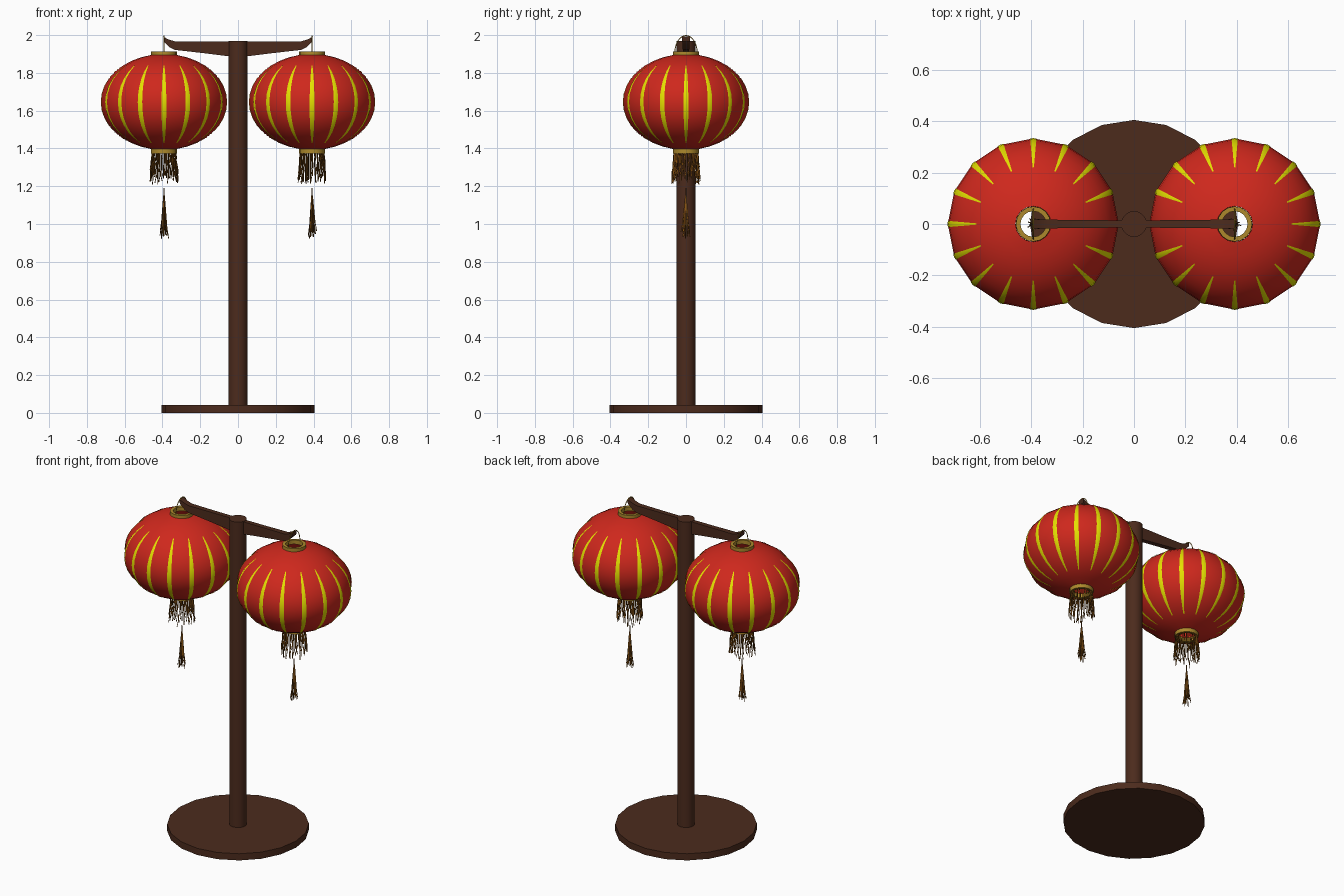
import bpy, bmesh, math, random
from mathutils import Vector

if "Cube" in bpy.data.objects:
    bpy.data.objects.remove(bpy.data.objects["Cube"])

random.seed(4)
CX, CZ, R, B = 0.392, 1.646, 0.333, 0.254   # lantern centre, radius, half height
SIDES, STEPS, PHI = 16, 16, math.radians(78)


def material(name, col):
    m = bpy.data.materials.new(name)
    m.diffuse_color = (*col, 1)
    m.use_nodes = True
    m.node_tree.nodes["Principled BSDF"].inputs["Base Color"].default_value = m.diffuse_color
    return m


WOOD = material("dark wood", (0.072, 0.024, 0.012))
RED = material("lantern red", (0.62, 0.021, 0.012))
YELLOW = material("stripe yellow", (0.78, 0.74, 0.0))
GOLD = material("collar gold", (0.42, 0.25, 0.025))
BROWN = material("tassel brown", (0.11, 0.038, 0.005))
AMBER = material("tassel amber", (0.27, 0.095, 0.006))


def finish(name, bm, mats, angle=35, fix=True):
    if fix:
        bmesh.ops.recalc_face_normals(bm, faces=bm.faces)
    me = bpy.data.meshes.new(name)
    bm.to_mesh(me)
    bm.free()
    for m in mats:
        me.materials.append(m)
    ob = bpy.data.objects.new(name, me)
    bpy.context.collection.objects.link(ob)
    bpy.ops.object.select_all(action='DESELECT')
    ob.select_set(True)
    bpy.context.view_layer.objects.active = ob
    bpy.ops.object.shade_smooth_by_angle(angle=math.radians(angle))
    return ob


def lathe(name, profile, sides, mat, cx=0, closed=False, caps=False):
    """Spin (radius, z) points around a vertical axis at x = cx."""
    bm = bmesh.new()
    rings = [[bm.verts.new((cx + r * math.cos(a), r * math.sin(a), z))
              for a in (2 * math.pi * i / sides for i in range(sides))] for r, z in profile]
    pairs = list(zip(rings, rings[1:])) + ([(rings[-1], rings[0])] if closed else [])
    for lo, hi in pairs:
        for i in range(sides):
            j = (i + 1) % sides
            bm.faces.new((lo[i], lo[j], hi[j], hi[i]))
    if caps:
        bm.faces.new(rings[0][::-1])
        bm.faces.new(rings[-1])
    return finish(name, bm, [mat], fix=closed or caps)


def tube(bm, pts, rad, sides=4, index=0):
    """Thin tube along a path."""
    pts = [Vector(p) for p in pts]
    rings = []
    for k, p in enumerate(pts):
        d = (pts[min(k + 1, len(pts) - 1)] - pts[max(k - 1, 0)]).normalized()
        u = d.cross(Vector((1, 0.01, 0))).normalized()
        v = d.cross(u)
        rings.append([bm.verts.new(p + rad * (u * math.cos(a) + v * math.sin(a)))
                      for a in (2 * math.pi * i / sides for i in range(sides))])
    faces = [bm.faces.new(rings[0]), bm.faces.new(rings[-1])]
    for lo, hi in zip(rings, rings[1:]):
        for i in range(sides):
            j = (i + 1) % sides
            faces.append(bm.faces.new((lo[i], lo[j], hi[j], hi[i])))
    for f in faces:
        f.material_index = index


def body_point(k):
    phi = -PHI + 2 * PHI * k / STEPS
    return R * math.cos(phi), CZ + B * math.sin(phi)


def stripes(name, cx):
    """Tapered bands folded over each vertical edge of the lantern."""
    bm = bmesh.new()
    first, last = 2, 13
    for s in range(SIDES):
        a = 2 * math.pi * s / SIDES
        out, side = Vector((math.cos(a), math.sin(a), 0)), Vector((-math.sin(a), math.cos(a), 0))
        rows = []
        for k in range(first, last + 1):
            r, z = body_point(k)
            t = (k - first) / (last - first)
            w = 0.0025 + 0.0105 * math.sin(math.pi * t) ** 0.9
            slope = (z - CZ) / B
            base = Vector((cx, 0, z + 0.0015 * slope)) + out * (r + 0.0015)
            fold = out * (w * math.tan(math.pi / SIDES))
            rows.append([bm.verts.new(p) for p in (base - side * w - fold, base, base + side * w - fold)])
        for lo, hi in zip(rows, rows[1:]):
            for i in (0, 1):
                bm.faces.new((lo[i], lo[i + 1], hi[i + 1], hi[i]))
    finish(name, bm, [YELLOW], fix=False)


def fringe(name, cx):
    """Ragged ring of threads below the bottom collar."""
    bm = bmesh.new()
    for i in range(54):
        a = 2 * math.pi * i / 54 + random.uniform(-0.04, 0.04)
        end = random.uniform(1.21, 1.27)
        pts = []
        for t in (0, 0.2, 0.4, 0.6, 0.8, 1):
            r = 0.062 + 0.012 * t + random.uniform(-0.003, 0.003)
            b = a + random.uniform(-0.07, 0.07) * t
            pts.append((cx + r * math.cos(b), r * math.sin(b), 1.38 + (end - 1.38) * t))
        tube(bm, pts, 0.0025, 3, i % 2)
    finish(name, bm, [BROWN, AMBER])


def tassel(name, cx):
    """Hanging cord that opens into loose threads."""
    bm = bmesh.new()
    tube(bm, [(cx, 0, 1.19), (cx, 0, 1.10)], 0.003, 4)
    for i in range(16):
        a = 2.4 * i
        r = 0.027 * math.sqrt((i + 0.5) / 16)
        end = random.uniform(0.92, 0.97)
        pts = [(cx + r * f * math.cos(a), r * f * math.sin(a), 1.15 + (end - 1.15) * t)
               for t, f in ((0, 0.1), (0.4, 0.4), (0.75, 0.65), (1, 1))]
        tube(bm, pts, 0.0025, 3, i % 2)
    finish(name, bm, [BROWN, AMBER])


def arm(name, s):
    """Tapered bracket with an upturned tip."""
    top = [(0.0, 1.966), (0.17, 1.966), (0.335, 1.967), (0.37, 1.978), (0.396, 1.992)]
    bottom = [(0.0, 1.882), (0.17, 1.903), (0.335, 1.922), (0.36, 1.934), (0.392, 1.965)]
    width = [0.014, 0.015, 0.017, 0.018, 0.02]
    bm = bmesh.new()
    rows = [[bm.verts.new((s * x, y, z)) for (x, z), y in ((b, -w), (b, w), (t, w), (t, -w))]
            for t, b, w in zip(top, bottom, width)]
    for lo, hi in zip(rows, rows[1:]):
        for i in range(4):
            j = (i + 1) % 4
            bm.faces.new((lo[i], lo[j], hi[j], hi[i]))
    bm.faces.new(rows[0])
    bm.faces.new(rows[-1])
    finish(name, bm, [WOOD])


# Stand
lathe("base", [(0.405, 0), (0.405, 0.042)], 20, WOOD, caps=True)
lathe("pole", [(0.05, 0.04), (0.05, 1.968)], 20, WOOD, caps=True)

# Two hanging lanterns with their brackets
for label, s in (("left", -1), ("right", 1)):
    cx = s * CX
    arm(label + "_arm", s)
    lathe(label + "_lantern", [body_point(k) for k in range(STEPS + 1)], SIDES, RED, cx)
    stripes(label + "_stripes", cx)
    for part, z0, z1 in (("top", 1.888, 1.914), ("bottom", 1.374, 1.402)):
        lathe(f"{label}_{part}_collar", [(0.05, z0), (0.068, z0), (0.068, z1), (0.05, z1)],
              SIDES, GOLD, cx, closed=True)
    # Wire handle over the arm tip
    bm = bmesh.new()
    tube(bm, [(cx, 0.059 * math.cos(math.pi * i / 14), 1.905 + 0.0925 * math.sin(math.pi * i / 14))
              for i in range(15)], 0.0025, 5)
    finish(label + "_wire_handle", bm, [GOLD])
    fringe(label + "_fringe", cx)
    tassel(label + "_tassel", cx)
